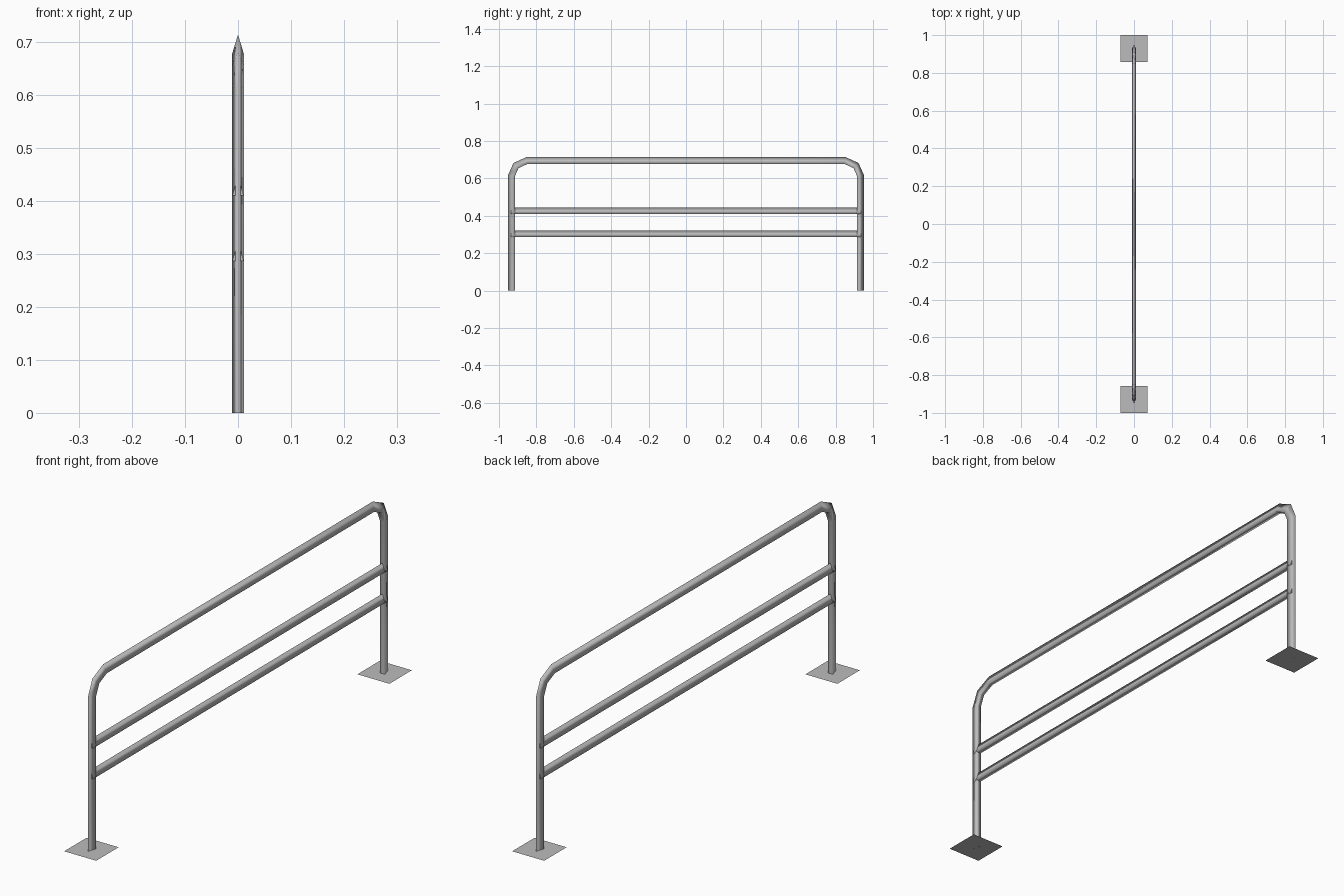
import bpy
import bmesh
from mathutils import Vector

cube = bpy.data.objects.get("Cube")
if cube:
    bpy.data.objects.remove(cube, do_unlink=True)

steel = bpy.data.materials.new("grey steel")
steel.use_nodes = True
GREY = (0.5, 0.5, 0.5, 1)
steel.diffuse_color = GREY
steel.node_tree.nodes["Principled BSDF"].inputs["Base Color"].default_value = GREY


def finish(name, bm):
    bmesh.ops.recalc_face_normals(bm, faces=bm.faces)
    mesh = bpy.data.meshes.new(name)
    bm.to_mesh(mesh)
    bm.free()
    mesh.materials.append(steel)
    obj = bpy.data.objects.new(name, mesh)
    bpy.context.collection.objects.link(obj)
    return obj


def sweep(name, path, half_height, half_width=0.011):
    """Sweep a slim triangular bar along a (y, z) path, ridge on its left side."""
    bm = bmesh.new()
    pts = [Vector(p) for p in path]
    dirs = [(b - a).normalized() for a, b in zip(pts, pts[1:])]
    section = [(half_height, 0), (-half_height, half_width), (-half_height, -half_width)]
    rings = []
    for i, p in enumerate(pts):
        before, after = dirs[max(i - 1, 0)], dirs[min(i, len(dirs) - 1)]
        along = (before + after).normalized()
        # mitred normal at the bend
        normal = Vector((-along.y, along.x)) / along.dot(after)
        rings.append([bm.verts.new((x, *(p + normal * n))) for n, x in section])
    for a, b in zip(rings, rings[1:]):
        for k in range(3):
            j = (k + 1) % 3
            bm.faces.new((a[k], a[j], b[j], b[k])).smooth = True
    # flat end caps
    bm.faces.new(rings[0])
    bm.faces.new(rings[-1])
    return finish(name, bm)


# Outer frame: both legs, rounded corners and the top rail in one bent bar
side = [(0.933, 0), (0.933, 0.615), (0.909, 0.669), (0.85, 0.696)]
half = [(-y, z) for y, z in side]
sweep("bent_frame", half + side[::-1], 0.018)

# Two straight rails between the legs
for name, z in (("upper_middle_rail", 0.427), ("lower_middle_rail", 0.304)):
    sweep(name, [(-0.935, z), (0.935, z)], 0.017)

# Thin square foot plates
for name, sign in (("front_foot_plate", -1), ("back_foot_plate", 1)):
    bm = bmesh.new()
    bmesh.ops.create_grid(bm, x_segments=1, y_segments=1, size=0.071)
    bmesh.ops.translate(bm, verts=bm.verts, vec=(0, sign * 0.929, 0.0005))
    finish(name, bm)
